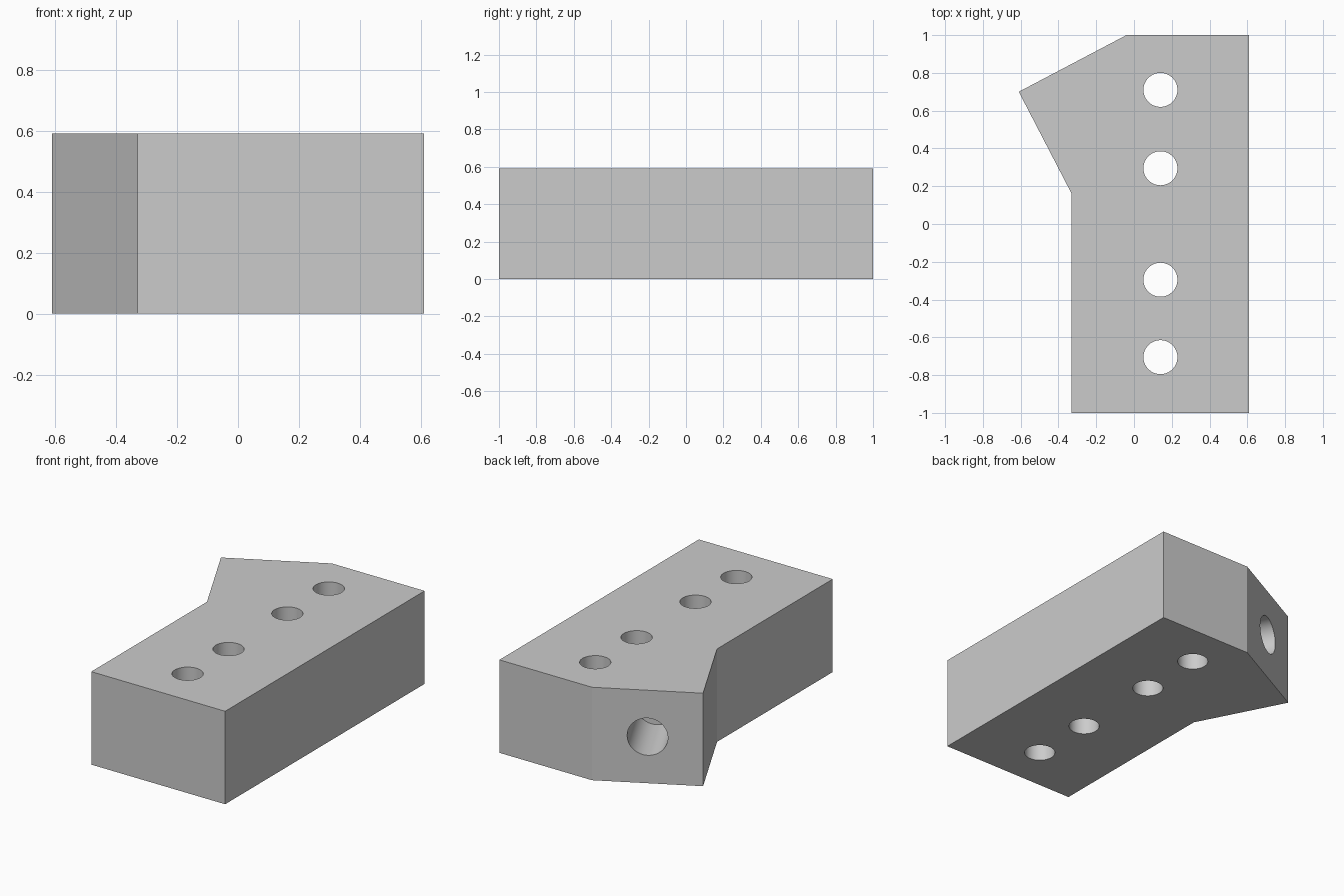
import bpy
import bmesh
from math import radians
from mathutils import Vector

default = bpy.data.objects.get("Cube")
if default:
    bpy.data.objects.remove(default, do_unlink=True)

HEIGHT = 0.59
OUTLINE = [(0.61, -1), (0.61, 1), (-0.04, 1), (-0.61, 0.70), (-0.33, 0.16), (-0.33, -1)]

grey = bpy.data.materials.new("plain grey")
grey.use_nodes = True
colour = (0.6, 0.6, 0.6, 1)
grey.diffuse_color = colour
grey.node_tree.nodes["Principled BSDF"].inputs["Base Color"].default_value = colour


# Block: outline extruded upward
bm = bmesh.new()
base = bm.faces.new([bm.verts.new((x, y, 0)) for x, y in OUTLINE])
top = bmesh.ops.extrude_face_region(bm, geom=[base])["geom"]
bmesh.ops.translate(bm, vec=(0, 0, HEIGHT), verts=[v for v in top if isinstance(v, bmesh.types.BMVert)])
bmesh.ops.recalc_face_normals(bm, faces=bm.faces)
mesh = bpy.data.meshes.new("angled_block")
bm.to_mesh(mesh)
bm.free()
mesh.materials.append(grey)
block = bpy.data.objects.new("angled_block", mesh)
bpy.context.collection.objects.link(block)


def drill(centre, direction, radius, length):
    """Cut a round hole of the given total length, centred on a point."""
    bpy.ops.mesh.primitive_cylinder_add(
        vertices=64, radius=radius, depth=length, location=centre,
        rotation=Vector(direction).to_track_quat("Z", "Y").to_euler())
    cutter = bpy.context.object
    cutter.name = "drill_cutter"
    cutter.hide_render = True
    cutter.data.materials.append(grey)
    cut = block.modifiers.new("hole", "BOOLEAN")
    cut.operation = "DIFFERENCE"
    cut.solver = "EXACT"
    cut.object = cutter
    bpy.ops.object.select_all(action="DESELECT")
    block.select_set(True)
    bpy.context.view_layer.objects.active = block
    bpy.ops.object.modifier_apply(modifier=cut.name)
    bpy.data.objects.remove(cutter, do_unlink=True)


# Vertical through holes
for y in (0.71, 0.295, -0.295, -0.705):
    drill((0.14, y, HEIGHT / 2), (0, 0, 1), 0.09, HEIGHT * 2)

# Blind hole, square to the slanted back face
a, b = (Vector((*p, HEIGHT / 2)) for p in OUTLINE[2:4])
along = (a - b).normalized()
inward = Vector((along.y, -along.x, 0))
drill((a + b) / 2 + inward * 0.01, inward, 0.118, 0.82)

bpy.ops.object.shade_smooth_by_angle(angle=radians(20))
